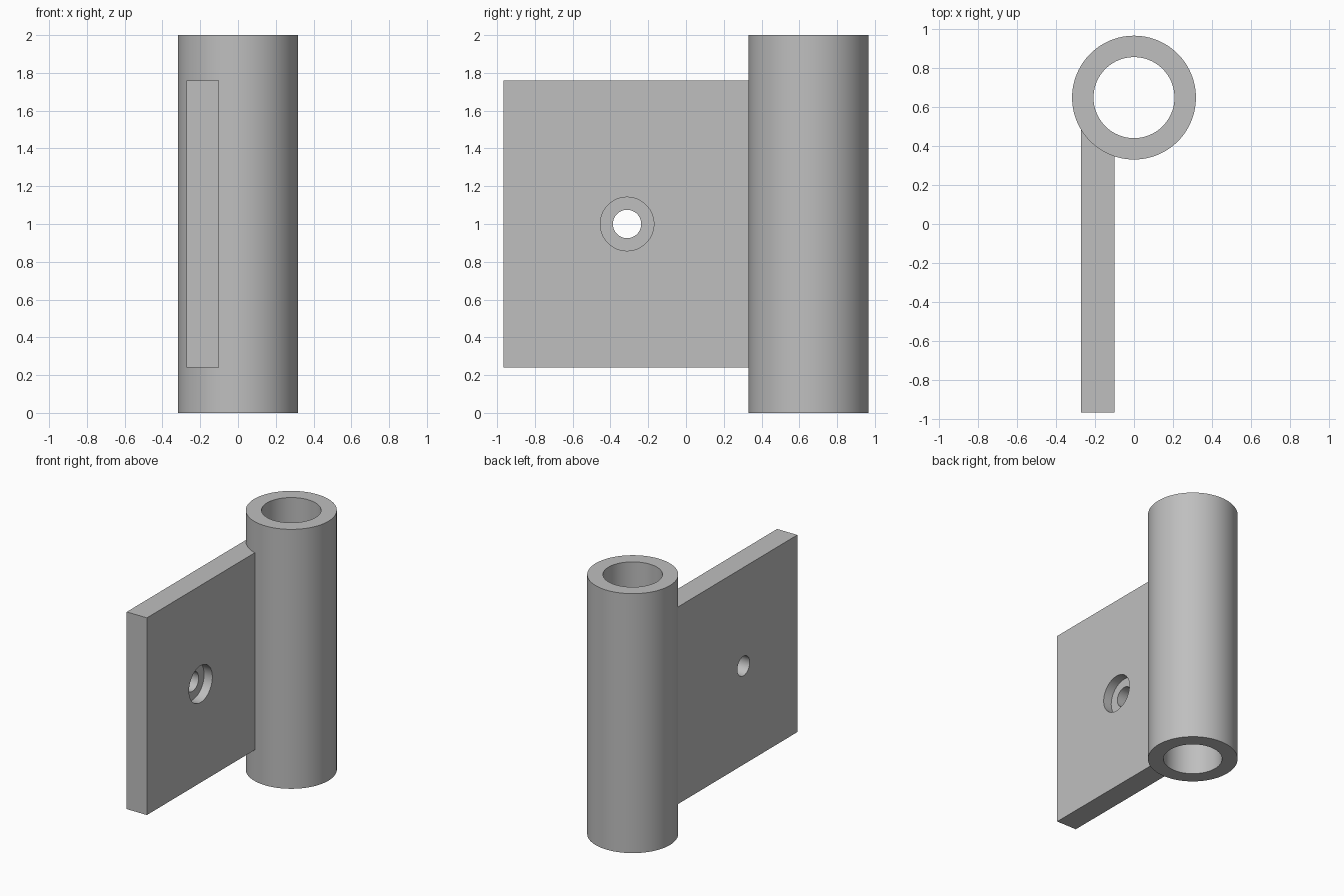
import bpy
import math

cube = bpy.data.objects.get("Cube")
if cube:
    bpy.data.objects.remove(cube, do_unlink=True)

# Single plain grey
grey = bpy.data.materials.new("plain_grey")
grey.use_nodes = True
GREY = (0.52, 0.52, 0.52, 1.0)
grey.diffuse_color = GREY
for node in grey.node_tree.nodes:
    if node.type == 'BSDF_PRINCIPLED':
        node.inputs["Base Color"].default_value = GREY

BARREL_Y, BARREL_R, BORE_R = 0.649, 0.318, 0.208
LEAF_X0, LEAF_X1 = -0.272, -0.1
LEAF_Y0, LEAF_Y1 = -0.967, 0.49
LEAF_Z0, LEAF_Z1 = 0.24, 1.76
HOLE_Y, HOLE_Z = -0.312, 1.0


def cylinder(name, radius, depth, location, rotation=(0, 0, 0), sides=96):
    bpy.ops.mesh.primitive_cylinder_add(vertices=sides, radius=radius, depth=depth,
                                        location=location, rotation=rotation)
    obj = bpy.context.object
    obj.name = name
    obj.data.materials.append(grey)
    return obj


def box(name, low, high):
    centre = [(a + b) / 2 for a, b in zip(low, high)]
    bpy.ops.mesh.primitive_cube_add(size=1, location=centre)
    obj = bpy.context.object
    obj.name = name
    obj.scale = [b - a for a, b in zip(low, high)]
    bpy.ops.object.transform_apply(location=False, rotation=False, scale=True)
    obj.data.materials.append(grey)
    return obj


def combine(target, tool, operation):
    bpy.context.view_layer.update()
    mod = target.modifiers.new(tool.name, 'BOOLEAN')
    mod.operation = operation
    mod.solver = 'EXACT'
    mod.object = tool
    bpy.context.view_layer.objects.active = target
    bpy.ops.object.modifier_apply(modifier=mod.name)
    bpy.data.objects.remove(tool, do_unlink=True)


# Barrel with the flat leaf running into its wall
hinge = cylinder("hinge_half", BARREL_R, 2, (0, BARREL_Y, 1))
leaf = box("leaf", (LEAF_X0, LEAF_Y0, LEAF_Z0), (LEAF_X1, LEAF_Y1, LEAF_Z1))
combine(hinge, leaf, 'UNION')

# Pin bore through the barrel
combine(hinge, cylinder("pin_bore", BORE_R, 3, (0, BARREL_Y, 1)), 'DIFFERENCE')

# Screw hole with a flat-bottomed recess on the left face
sideways = (0, math.pi / 2, 0)
recess_depth = 0.07
screw_hole = cylinder("screw_hole", 0.075, 0.4, (LEAF_X1 - 0.09, HOLE_Y, HOLE_Z), sideways, 64)
recess = cylinder("screw_recess", 0.142, 2 * recess_depth, (LEAF_X1, HOLE_Y, HOLE_Z), sideways, 64)
combine(hinge, screw_hole, 'DIFFERENCE')
combine(hinge, recess, 'DIFFERENCE')

# Smooth round walls, crisp edges
bpy.ops.object.select_all(action='DESELECT')
hinge.select_set(True)
bpy.context.view_layer.objects.active = hinge
bpy.ops.object.shade_smooth_by_angle(angle=math.radians(30))
